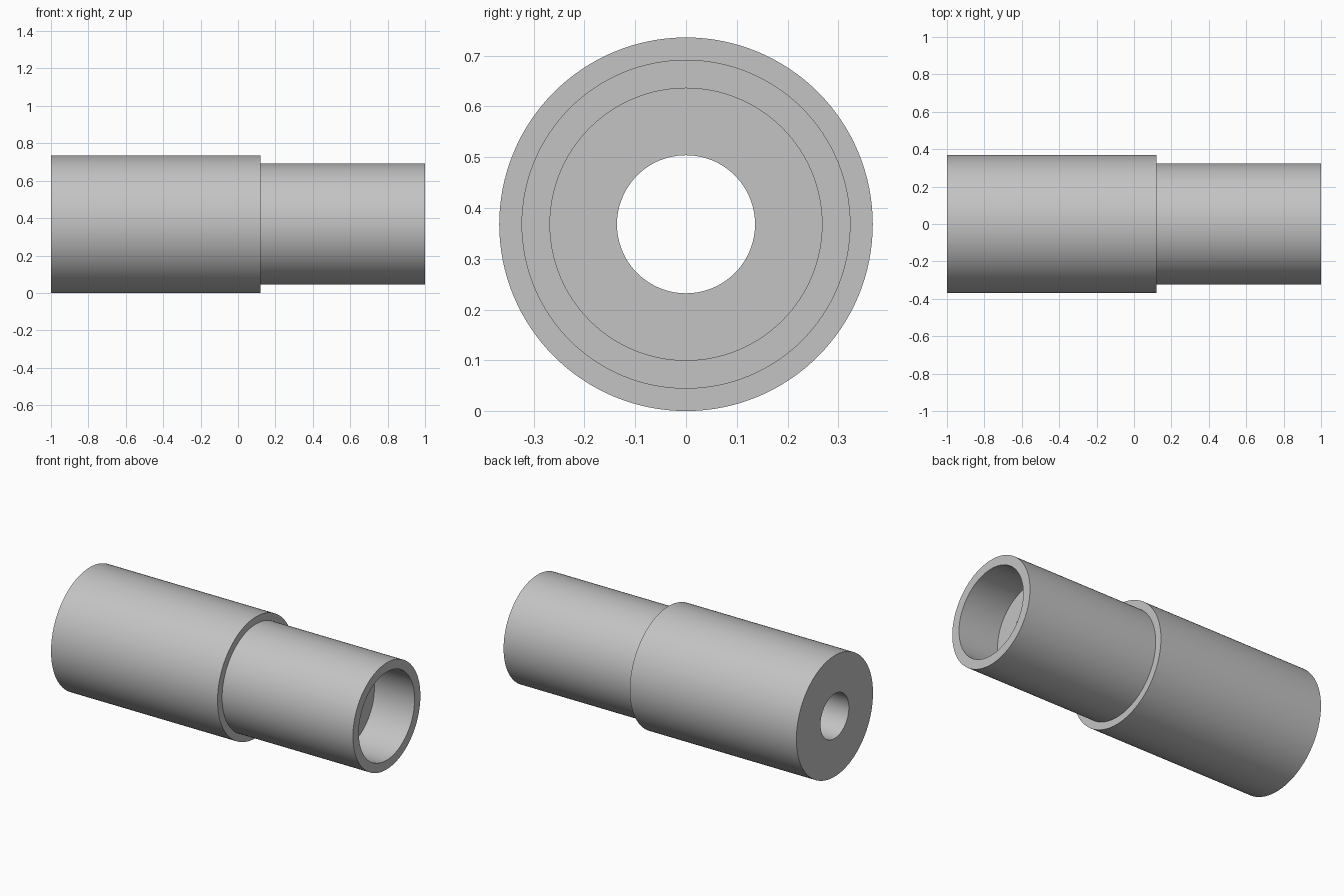
import bpy, bmesh, math
from mathutils import Vector, Matrix

cube = bpy.data.objects.get("Cube")
if cube:
    bpy.data.objects.remove(cube, do_unlink=True)

SEGMENTS = 128
BODY_R, NECK_R, SOCKET_R, BORE_R = 0.368, 0.324, 0.268, 0.136
STEP_X, SOCKET_X = 0.12, 0.73

# Single grey finish
grey = bpy.data.materials.new("light grey")
grey.use_nodes = True
colour = (0.55, 0.55, 0.55, 1)
grey.diffuse_color = colour
grey.node_tree.nodes["Principled BSDF"].inputs["Base Color"].default_value = colour

# Closed section of the sleeve: (position along axis, radius)
section = [(-1, BORE_R), (-1, BODY_R), (STEP_X, BODY_R), (STEP_X, NECK_R),
           (1, NECK_R), (1, SOCKET_R), (SOCKET_X, SOCKET_R), (SOCKET_X, BORE_R)]

# Revolve the section around the x axis
bm = bmesh.new()
verts = [bm.verts.new((x, 0, r)) for x, r in section]
edges = [bm.edges.new((a, b)) for a, b in zip(verts, verts[1:] + verts[:1])]
bmesh.ops.spin(bm, geom=verts + edges, cent=(0, 0, 0), axis=(1, 0, 0),
               angle=math.tau, steps=SEGMENTS, use_merge=True)
bmesh.ops.remove_doubles(bm, verts=bm.verts, dist=0.0001)
bmesh.ops.recalc_face_normals(bm, faces=bm.faces)
bmesh.ops.translate(bm, verts=bm.verts, vec=(0, 0, BODY_R))

mesh = bpy.data.meshes.new("stepped_sleeve")
bm.to_mesh(mesh)
bm.free()
mesh.materials.append(grey)
sleeve = bpy.data.objects.new("stepped_sleeve", mesh)
bpy.context.collection.objects.link(sleeve)

# Smooth walls with crisp rims
bpy.ops.object.select_all(action='DESELECT')
sleeve.select_set(True)
bpy.context.view_layer.objects.active = sleeve
bpy.ops.object.shade_smooth_by_angle(angle=math.radians(30))
